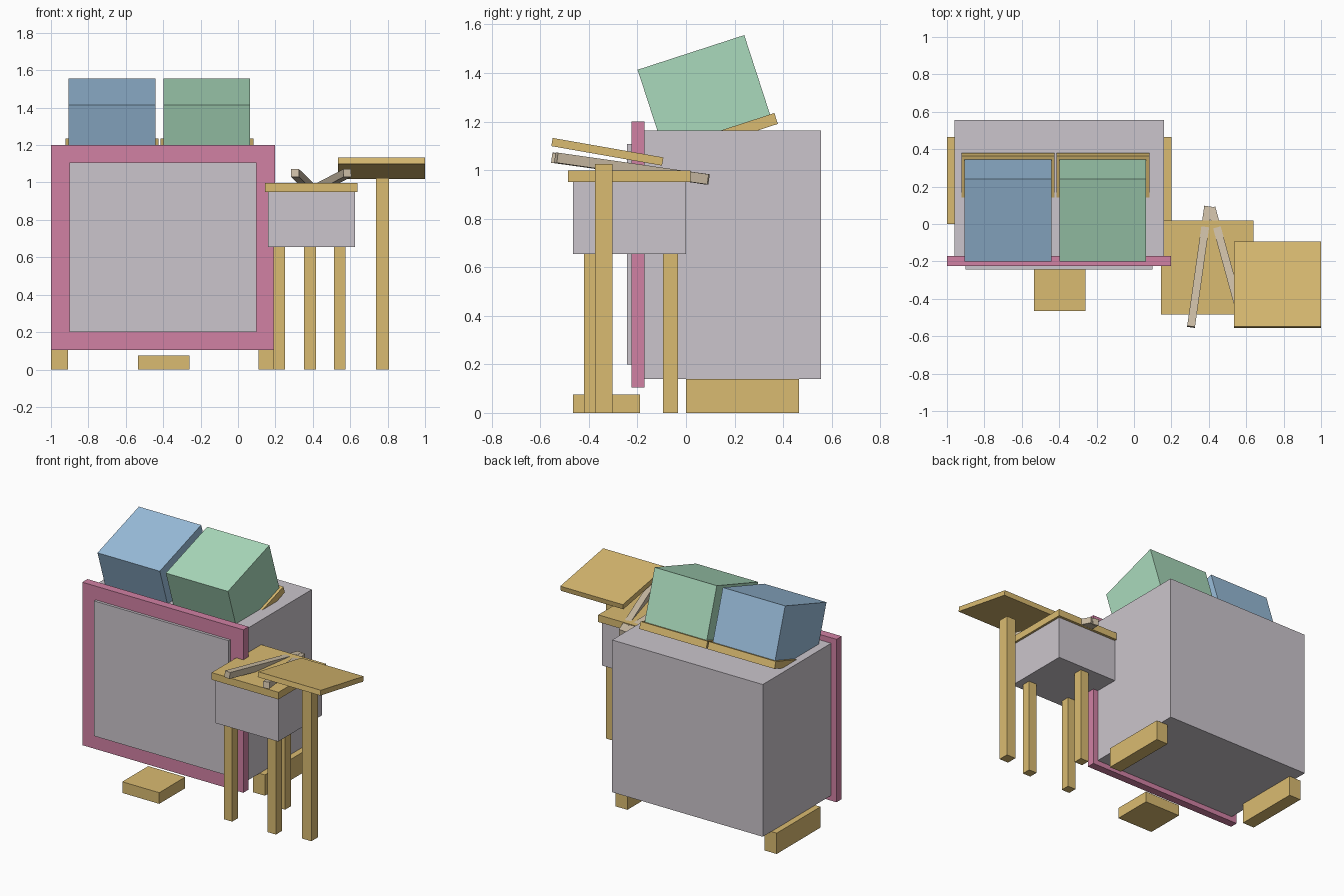
import bpy
import math
from mathutils import Matrix, Vector

if "Cube" in bpy.data.objects:
    bpy.data.objects.remove(bpy.data.objects["Cube"])


def material(name, rgb):
    m = bpy.data.materials.new(name)
    lin = [((c / 255 + 0.055) / 1.055) ** 2.4 for c in rgb]
    m.diffuse_color = (*lin, 1)
    m.use_nodes = True
    m.node_tree.nodes["Principled BSDF"].inputs["Base Color"].default_value = m.diffuse_color
    return m


WOOD = material("wood", (218, 187, 113))
GREY = material("grey", (203, 197, 204))
PINK = material("pink", (209, 129, 164))
BLUE = material("blue", (154, 190, 220))
GREEN = material("green", (170, 218, 188))
BEIGE = material("beige", (207, 192, 168))


def slab(name, size, matrix, mat):
    """Cuboid of a given size placed by a matrix."""
    bpy.ops.mesh.primitive_cube_add(size=1)
    ob = bpy.context.object
    ob.name = name
    ob.data.transform(matrix @ Matrix.Diagonal((*size, 1)))
    ob.data.materials.append(mat)
    return ob


def box(name, x, y, z, mat):
    """Axis-aligned cuboid from its ranges."""
    mid = Vector([(a + b) / 2 for a, b in (x, y, z)])
    return slab(name, [b - a for a, b in (x, y, z)], Matrix.Translation(mid), mat)


def tilted(name, x, length, height, back_top, degrees, mat):
    """Cuboid turned about x, hung from its top back edge (y, z)."""
    turn = Matrix.Rotation(math.radians(degrees), 4, "X")
    m = (Matrix.Translation((sum(x) / 2, *back_top)) @ turn
         @ Matrix.Translation((0, -length / 2, -height / 2)))
    return slab(name, (x[1] - x[0], length, height), m, mat)


def stick(name, a, b, width, mat):
    """Square bar between two points."""
    a, b = Vector(a), Vector(b)
    d = b - a
    m = Matrix.Translation((a + b) / 2) @ d.to_track_quat("Y", "Z").to_matrix().to_4x4()
    return slab(name, (width, d.length, width), m, mat)


# Large drum body with its hoop and front skin
box("drum_body", (-0.96, 0.16), (-0.17, 0.556), (0.14, 1.163), GREY)
box("drum_hoop", (-1.0, 0.197), (-0.225, -0.17), (0.105, 1.2), PINK)
box("drum_skin", (-0.9, 0.1), (-0.243, -0.22), (0.2, 1.108), GREY)

# Side feet and pedal block
for side, x in (("left", (-1.0, -0.91)), ("right", (0.11, 0.2))):
    box("foot_" + side, x, (0.0, 0.465), (0, 0.14), WOOD)
box("pedal", (-0.535, -0.26), (-0.465, -0.19), (0, 0.075), WOOD)

# Tilted top boxes, each resting on a tilted wooden rim
for name, x, mat in (("blue", (-0.905, -0.442), BLUE), ("green", (-0.397, 0.065), GREEN)):
    tilted("top_box_" + name, x, 0.462, 0.372, (0.24, 1.556), 18, mat)
    tilted("top_rim_" + name, (x[0] - 0.018, x[1] + 0.018), 0.5, 0.047,
           (0.364, 1.235), 18, WOOD)

# Small drum on three legs
box("small_drum", (0.16, 0.625), (-0.465, 0.0), (0.655, 0.955), GREY)
box("small_drum_top", (0.144, 0.64), (-0.485, 0.018), (0.95, 0.998), WOOD)
for i, (x, y) in enumerate(((0.22, -0.389), (0.545, -0.389), (0.385, -0.064))):
    box(f"small_drum_leg_{i}", (x - 0.031, x + 0.031), (y - 0.031, y + 0.031),
        (0, 0.66), WOOD)

# Tilted plate on its stand
tilted("plate", (0.535, 1.0), 0.463, 0.034, (-0.093, 1.052), -10, WOOD)
box("plate_stand", (0.738, 0.808), (-0.375, -0.302), (0, 1.025), WOOD)

# Crossed sticks
stick("stick_left", (0.305, -0.55, 1.051), (0.396, 0.092, 0.962), 0.042, BEIGE)
stick("stick_right", (0.585, -0.535, 1.051), (0.415, 0.085, 0.962), 0.042, BEIGE)
